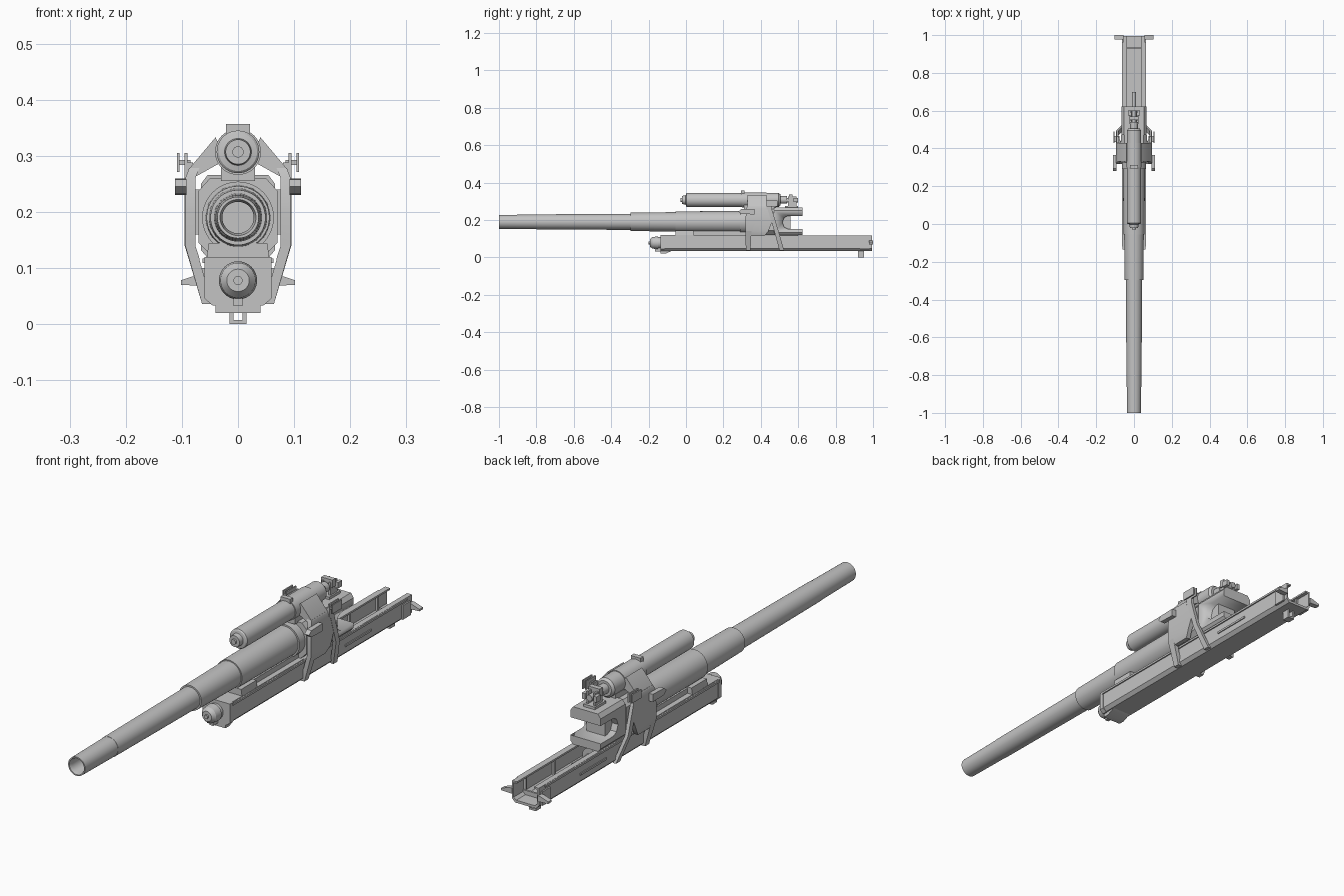
import bpy, bmesh, math

steel = bpy.data.materials.new("grey_steel")
steel.diffuse_color = (0.55, 0.55, 0.55, 1)


def finish(name, bm, mirror=False):
    bmesh.ops.recalc_face_normals(bm, faces=bm.faces)
    me = bpy.data.meshes.new(name)
    bm.to_mesh(me)
    bm.free()
    ob = bpy.data.objects.new(name, me)
    bpy.context.collection.objects.link(ob)
    me.materials.append(steel)
    if mirror:
        ob.modifiers.new("mirror", 'MIRROR')
    bpy.ops.object.select_all(action='DESELECT')
    ob.select_set(True)
    bpy.context.view_layer.objects.active = ob
    bpy.ops.object.shade_smooth_by_angle(angle=math.radians(32))
    return ob


def loft(name, rings, mirror=False):
    """Skin a list of equal-length point rings and cap both ends."""
    bm = bmesh.new()
    vs = [[bm.verts.new(p) for p in r] for r in rings]
    n = len(rings[0])
    for a, b in zip(vs, vs[1:]):
        for i in range(n):
            j = (i + 1) % n
            bm.faces.new((a[i], a[j], b[j], b[i]))
    bm.faces.new(vs[0][::-1])
    bm.faces.new(vs[-1])
    return finish(name, bm, mirror)


def along_y(name, pts, y0, y1, mirror=False):
    return loft(name, [[(x, y, z) for x, z in pts] for y in (y0, y1)], mirror)


def along_x(name, pts, x0, x1, mirror=False):
    return loft(name, [[(x, y, z) for y, z in pts] for x in (x0, x1)], mirror)


def box(name, x0, x1, y0, y1, z0, z1, mirror=False):
    return along_y(name, [(x0, z0), (x1, z0), (x1, z1), (x0, z1)], y0, y1, mirror)


def turned(name, prof, z, x=0, n=40, mirror=False):
    """Turn a (y, radius) profile about an axis parallel to y."""
    rings = []
    for y, r in prof:
        r = max(r, 0.0004)
        rings.append([(x + r * math.cos(2 * math.pi * i / n), y,
                       z + r * math.sin(2 * math.pi * i / n)) for i in range(n)])
    return loft(name, rings, mirror)


def sym(half):
    """Complete a half outline by reflecting it in x."""
    return half + [(-x, z) for x, z in reversed(half)]


# Barrel with hollow muzzle, stepped jacket
turned("barrel", [(-0.5, 0), (-0.5, 0.028), (-0.985, 0.028), (-1, 0.032), (-1, 0.037),
                  (-0.8, 0.039), (-0.8, 0.040), (-0.297, 0.043), (-0.297, 0.049),
                  (-0.055, 0.052), (-0.055, 0.056), (0.33, 0.058), (0.45, 0.058)], 0.19, n=48)
turned("barrel_collar", [(0.29, 0.058), (0.29, 0.064), (0.34, 0.064), (0.34, 0.058)], 0.19)

# Recuperator cylinder above the barrel
turned("recuperator", [(-0.03, 0), (-0.03, 0.01), (-0.022, 0.01), (-0.022, 0.022), (-0.002, 0.024),
                       (0, 0.034), (0.004, 0.038), (0.3, 0.038), (0.3, 0.041), (0.43, 0.041),
                       (0.43, 0.038), (0.495, 0.038), (0.505, 0.03), (0.505, 0.02),
                       (0.54, 0.02), (0.54, 0)], 0.307)
box("recuperator_strap", -0.021, 0.021, 0.293, 0.312, 0.335, 0.357)
box("recuperator_saddle", -0.03, 0.03, 0.31, 0.48, 0.255, 0.282)

# Trough cradle with turned-in top flanges
along_y("cradle", sym([(0.045, 0.035), (0.058, 0.048), (0.058, 0.118), (0.037, 0.118),
                       (0.037, 0.111), (0.051, 0.111), (0.051, 0.054), (0.04, 0.045)]), -0.125, 0.995)
box("cradle_lip", 0.057, 0.063, -0.12, 0.96, 0.109, 0.117, True)
along_y("cradle_front", sym([(0.045, 0.033), (0.06, 0.046), (0.06, 0.12)]), -0.135, -0.115)
box("cradle_cover", -0.056, 0.056, -0.12, 0.33, 0.112, 0.12)
along_y("slide_shoe", sym([(0.056, 0.118), (0.052, 0.145)]), -0.055, 0.04)
box("barrel_guide", -0.035, 0.035, 0.04, 0.33, 0.118, 0.14)
along_x("front_wedge", [(-0.135, 0.02), (-0.11, 0.02), (-0.07, 0.037), (-0.135, 0.037)], -0.04, 0.04)
for y in (0.75, 0.925):
    box("trough_rib", 0.042, 0.053, y, y + 0.008, 0.045, 0.114, True)
box("trough_crossbar", -0.052, 0.052, 0.93, 0.938, 0.044, 0.062)
box("side_rail", 0.058, 0.062, 0.58, 0.74, 0.072, 0.08, True)

# Recoil cylinder in the trough
turned("recoil_cylinder", [(-0.2, 0), (-0.2, 0.008), (-0.193, 0.008), (-0.193, 0.02), (-0.18, 0.031),
                           (-0.15, 0.034), (-0.15, 0.03), (-0.1, 0.03), (0.6, 0.03),
                           (0.6, 0.01), (0.7, 0.01), (0.7, 0)], 0.078)
box("drain_lug", -0.008, 0.008, -0.165, -0.13, 0.032, 0.05)

# Rear end: foot loop and outrigger arms
box("foot_leg", 0.008, 0.015, 0.92, 0.952, 0.0, 0.036, True)
box("foot_bar", -0.012, 0.012, 0.92, 0.952, 0.0, 0.007)
along_y("rear_arm", [(0.056, 0.068), (0.102, 0.07), (0.102, 0.078), (0.066, 0.09), (0.056, 0.09)],
        0.978, 1.0, True)
box("rear_bracket", 0.056, 0.064, 0.93, 0.98, 0.045, 0.1, True)

# Sleeve around the barrel and breech ring
octagon = sym([(0.045, 0.12), (0.07, 0.145), (0.07, 0.238), (0.05, 0.26)])
along_y("barrel_sleeve", octagon, 0.325, 0.47)
breech = along_y("breech", sym([(0.055, 0.119), (0.066, 0.132), (0.066, 0.25), (0.054, 0.266)]), 0.47, 0.623)
cutter = along_x("breech_slot_cutter", [(0.66, 0.152), (0.545, 0.152), (0.525, 0.162), (0.515, 0.187),
                                        (0.525, 0.212), (0.545, 0.222), (0.66, 0.222)], -0.1, 0.1)
cutter.hide_render = True
mod = breech.modifiers.new("slot", 'BOOLEAN')
mod.operation, mod.object, mod.solver = 'DIFFERENCE', cutter, 'EXACT'
bpy.context.view_layer.objects.active = breech
bpy.ops.object.modifier_apply(modifier="slot")
bpy.data.objects.remove(cutter)
box("breech_wedge", -0.04, 0.04, 0.5, 0.56, 0.145, 0.23)
box("breech_shoe", -0.05, 0.05, 0.48, 0.6, 0.108, 0.12)


# Yoke: side cheeks, legs and shoulders
def cheek(name, stations, t=0.018):
    loft(name, [[(x - t, a, z), (x, a, z), (x, b, z), (x - t, b, z)] for z, x, a, b in stations], True)


cheek("yoke_cheek", [(0.278, 0.087, 0.33, 0.43), (0.26, 0.094, 0.322, 0.45),
                     (0.2, 0.094, 0.318, 0.465), (0.14, 0.094, 0.318, 0.44), (0.115, 0.086, 0.32, 0.42)])
cheek("yoke_front_leg", [(0.14, 0.094, 0.318, 0.35), (0.036, 0.064, 0.32, 0.345)])
cheek("yoke_rear_strut", [(0.262, 0.095, 0.435, 0.458), (0.14, 0.095, 0.472, 0.495),
                          (0.036, 0.064, 0.5, 0.525)], 0.014)
along_y("yoke_shoulder", [(0.094, 0.255), (0.088, 0.276), (0.04, 0.333), (0.025, 0.3), (0.036, 0.285),
                          (0.07, 0.266)], 0.33, 0.43, True)
box("yoke_spacer", 0.06, 0.08, 0.33, 0.44, 0.16, 0.24, True)

# Side handles and brackets
along_x("side_handle", [(0.28, 0.245), (0.295, 0.232), (0.365, 0.23), (0.365, 0.26), (0.295, 0.258)],
        0.092, 0.112, True)
box("bracket_web", 0.085, 0.108, 0.435, 0.465, 0.284, 0.293, True)
for x in (0.09, 0.104):
    box("bracket_plate", x, x + 0.005, 0.43, 0.49, 0.271, 0.305, True)
box("bracket_stalk", 0.08, 0.095, 0.43, 0.46, 0.255, 0.288, True)

# Sight and firing gear on the breech
box("sight_base", -0.025, 0.025, 0.53, 0.6, 0.264, 0.276)
box("sight_post", 0.012, 0.019, 0.545, 0.59, 0.274, 0.325, True)
box("sight_head", -0.024, 0.024, 0.55, 0.57, 0.305, 0.335)
turned("sight_tube", [(0.53, 0), (0.53, 0.012), (0.6, 0.012), (0.6, 0)], 0.305, n=16)
box("sight_knob", 0.019, 0.032, 0.575, 0.6, 0.295, 0.318, True)
